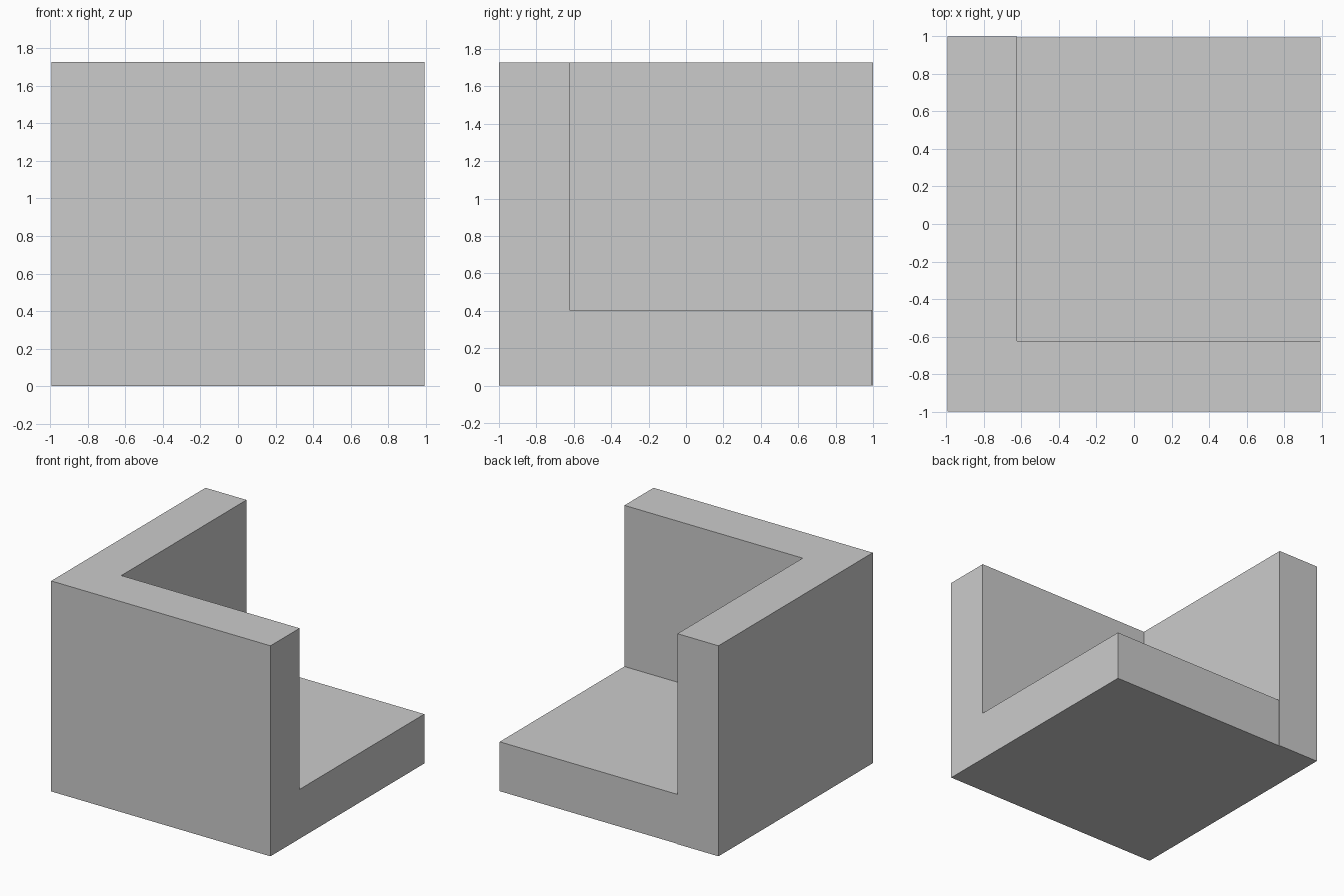
import bpy
from mathutils import Vector

if "Cube" in bpy.data.objects:
    bpy.data.objects.remove(bpy.data.objects["Cube"])


def box(name, lo, hi):
    lo, hi = Vector(lo), Vector(hi)
    bpy.ops.mesh.primitive_cube_add(size=1, location=(lo + hi) / 2)
    ob = bpy.context.object
    ob.name = name
    ob.scale = hi - lo
    bpy.ops.object.transform_apply(location=True, rotation=False, scale=True)
    return ob


def cut(target, cutter):
    mod = target.modifiers.new(cutter.name, 'BOOLEAN')
    mod.operation = 'DIFFERENCE'
    mod.solver = 'EXACT'
    mod.object = cutter
    bpy.context.view_layer.objects.active = target
    bpy.ops.object.modifier_apply(modifier=mod.name)
    bpy.data.objects.remove(cutter)


HALF_X = 0.995      # half width
WALL = -0.623       # inner faces of both walls
FLOOR = 0.405       # top of the floor slab
TOP = 1.727         # top of the walls

# Solid block that becomes two walls and a floor
corner = box("corner_block", (-HALF_X, -1, 0), (HALF_X, 1, TOP))

# Open space above the floor, open at the back and right
cut(corner, box("open_space", (WALL, WALL, FLOOR), (2, 2, 3)))

# Floor ends a hair short of the left wall's back end
cut(corner, box("floor_back_step", (WALL, 0.994, -1), (2, 2, 3)))
